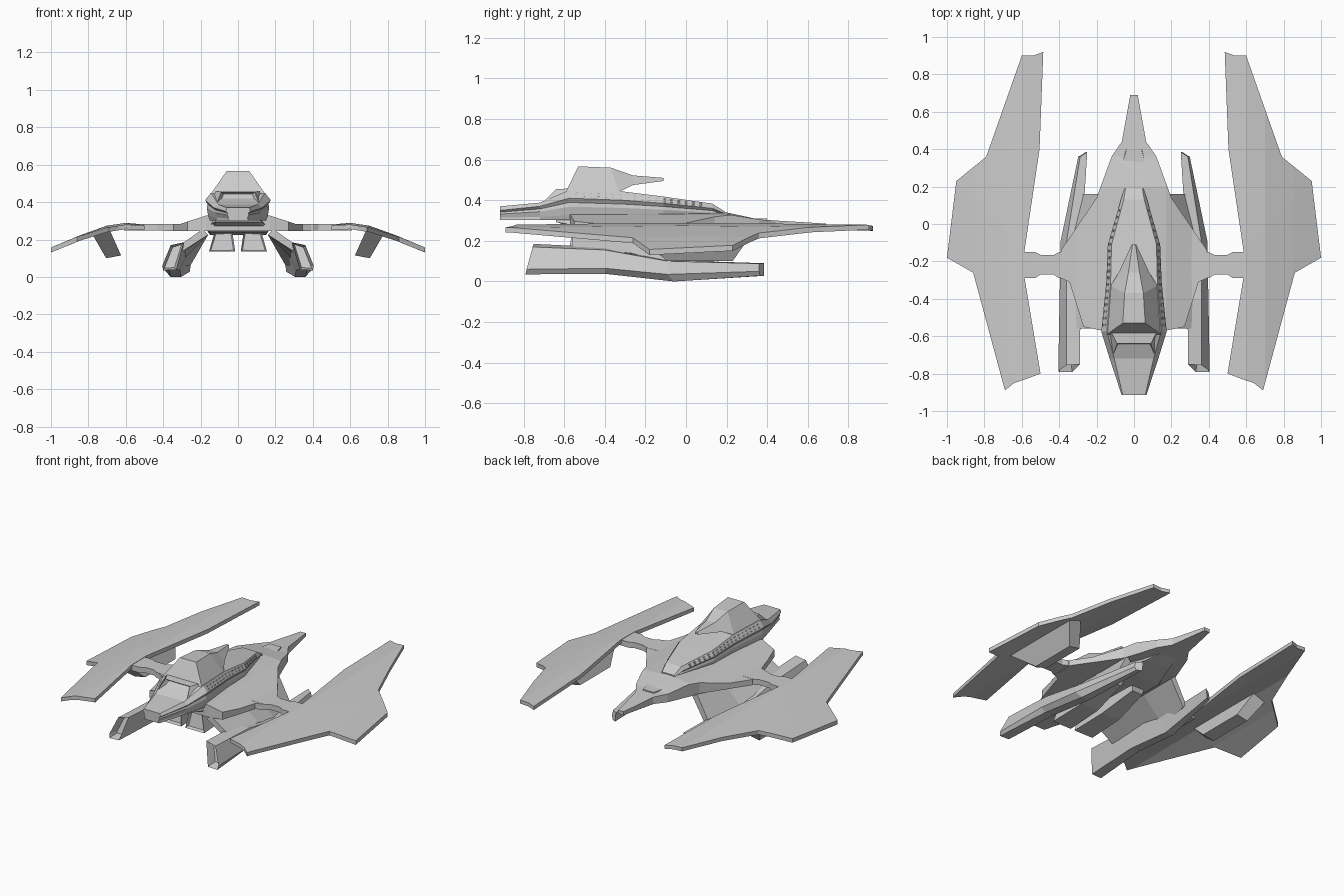
import bpy, bmesh
from mathutils import Vector, Matrix

if "Cube" in bpy.data.objects:
    bpy.data.objects.remove(bpy.data.objects["Cube"], do_unlink=True)

grey = bpy.data.materials.new("hull grey")
grey.use_nodes = True
grey.diffuse_color = (0.6, 0.6, 0.6, 1)
grey.node_tree.nodes["Principled BSDF"].inputs["Base Color"].default_value = (0.6, 0.6, 0.6, 1)


def finish(name, bm, mirror=False):
    """Turn a bmesh into an object, mirrored across x if asked."""
    bmesh.ops.recalc_face_normals(bm, faces=bm.faces[:])
    mesh = bpy.data.meshes.new(name)
    bm.to_mesh(mesh)
    bm.free()
    mesh.materials.append(grey)
    obj = bpy.data.objects.new(name, mesh)
    bpy.context.collection.objects.link(obj)
    if mirror:
        obj.modifiers.new("mirror", "MIRROR").use_mirror_merge = False
    return obj


def loft(name, rings, mirror=False, inset=0, depth=0):
    """Skin a row of matching rings; the first cap may be recessed along y."""
    bm = bmesh.new()
    rows = [[bm.verts.new(p) for p in ring] for ring in rings]
    n = len(rows[0])
    for a, b in zip(rows, rows[1:]):
        for i in range(n):
            j = (i + 1) % n
            bm.faces.new((a[i], a[j], b[j], b[i]))
    cap = bm.faces.new(rows[0])
    bm.faces.new(rows[-1][::-1])
    bmesh.ops.recalc_face_normals(bm, faces=bm.faces[:])
    if inset:
        bmesh.ops.inset_region(bm, faces=[cap], thickness=inset)
        bmesh.ops.translate(bm, verts=cap.verts[:], vec=(0, depth, 0))
    return finish(name, bm, mirror)


def both(half):
    """Close a half ring with its mirror image."""
    return half + [(-x, y, z) for x, y, z in reversed(half)]


def ramp(t, points):
    """Piecewise linear interpolation."""
    if t <= points[0][0]:
        return points[0][1]
    for (a, u), (b, v) in zip(points, points[1:]):
        if t <= b:
            return u + (v - u) * (t - a) / (b - a)
    return points[-1][1]


def slab(name, outline, top, bottom, x_cuts=(), y_cuts=(), mirror=False):
    """Plan outline, creased at the cuts and bent to the top and bottom heights."""
    bm = bmesh.new()
    bm.faces.new([bm.verts.new((x, y, 0)) for x, y in outline])
    bmesh.ops.triangulate(bm, faces=bm.faces[:])
    planes = [((c, 0, 0), (1, 0, 0)) for c in x_cuts] + [((0, c, 0), (0, 1, 0)) for c in y_cuts]
    for co, no in planes:
        geom = bm.verts[:] + bm.edges[:] + bm.faces[:]
        bmesh.ops.bisect_plane(bm, geom=geom, plane_co=co, plane_no=no)
    upper = bm.verts[:]
    made = bmesh.ops.extrude_face_region(bm, geom=bm.faces[:], use_keep_orig=True)["geom"]
    lower = [g for g in made if isinstance(g, bmesh.types.BMVert)]
    for v in upper:
        v.co.z = top(v.co.x, v.co.y)
    for v in lower:
        v.co.z = bottom(v.co.x, v.co.y)
    return finish(name, bm, mirror)


# Outer wings, drooping towards the tips
droop = [(0.49, 0.285), (0.6, 0.29), (0.7, 0.275), (0.85, 0.222), (1.0, 0.16)]
slab("wing",
     [(0.485, 0.92), (0.54, 0.9), (0.6, 0.9), (0.79, 0.36), (0.95, 0.23), (1.0, -0.18),
      (0.86, -0.26), (0.69, -0.89), (0.64, -0.85), (0.58, -0.83), (0.5, -0.8),
      (0.585, -0.29), (0.585, -0.14), (0.505, 0.4)],
     lambda x, y: ramp(x, droop) - 0.012 * abs(y),
     lambda x, y: ramp(x, droop) - 0.028 - 0.008 * abs(y),
     x_cuts=(0.6, 0.7, 0.85), mirror=True)

# Fins under the wings, leaning inward
loft("wing_fin",
     [[(0.69, -0.26, 0.26), (0.78, -0.26, 0.23), (0.78, 0.32, 0.23), (0.69, 0.32, 0.26)],
      [(0.625, -0.09, 0.115), (0.705, -0.09, 0.1), (0.705, 0.23, 0.1), (0.625, 0.23, 0.115)]],
     mirror=True)

# Wing arms with a narrow waist
slab("wing_arm",
     [(0.3, -0.15), (0.4, -0.15), (0.43, -0.165), (0.5, -0.165), (0.53, -0.15), (0.61, -0.15),
      (0.61, -0.29), (0.53, -0.29), (0.5, -0.27), (0.43, -0.27), (0.4, -0.29), (0.3, -0.29)],
     lambda x, y: 0.284, lambda x, y: 0.247, mirror=True)

# Delta hull plate with a tail spike
side = [(0.02, 0.69), (0.065, 0.44), (0.12, 0.36), (0.2, 0.14), (0.39, -0.14), (0.39, -0.29),
        (0.345, -0.31), (0.27, -0.55), (0.17, -0.57)]
slab("hull_plate", side + [(-x, y) for x, y in reversed(side)],
     lambda x, y: min(ramp(abs(x), [(0, 0.34), (0.17, 0.328), (0.31, 0.283)]),
                      ramp(y, [(0.2, 0.34), (0.36, 0.305), (0.69, 0.285)])),
     lambda x, y: ramp(y, [(0.2, 0.245), (0.69, 0.262)]),
     x_cuts=(-0.31, -0.17, 0, 0.17, 0.31), y_cuts=(-0.29, 0.2, 0.36))

# Belly keel
loft("belly", [both([(w, y, 0.31), (w * 1.15, y, (z + 0.29) / 2), (w, y, z)]) for y, w, z in
               [(-0.64, 0.11, 0.295), (-0.45, 0.15, 0.235), (0.05, 0.15, 0.225),
                (0.22, 0.09, 0.235), (0.4, 0.04, 0.26)]])

# Upper fuselage with stepped sides: y, top width, top height, widest, its height
stations = [(-0.915, 0.06, 0.37, 0.066, 0.35), (-0.72, 0.105, 0.388, 0.13, 0.37),
            (-0.575, 0.145, 0.45, 0.175, 0.41), (-0.31, 0.125, 0.443, 0.148, 0.4),
            (-0.11, 0.12, 0.418, 0.14, 0.385), (0.13, 0.055, 0.383, 0.07, 0.36),
            (0.19, 0.045, 0.345, 0.05, 0.335)]
rings = []
for y, wt, zt, wm, zm in stations:
    step = (zm - 0.305) / 5
    steps = [(wm - (0.012 if k % 2 else 0.004 * k), y, zm - k * step) for k in range(5)]
    rings.append(both([(wt, y, zt)] + steps + [(wm * 0.85, y, 0.303)]))
loft("fuselage", rings)

# Brow block with a recessed viewing slot
loft("brow",
     [both([(0.09, -0.64, 0.455), (0.115, -0.71, 0.385)]),
      both([(0.13, -0.56, 0.458), (0.147, -0.56, 0.40)])],
     inset=0.022, depth=0.03)

# Command tower tapering to a rear spike
loft("tower",
     [both([(0.06, -0.53, 0.567), (0.145, -0.59, 0.445)]),
      both([(0.05, -0.37, 0.56), (0.125, -0.33, 0.44)]),
      both([(0.03, -0.26, 0.522), (0.082, -0.26, 0.475)]),
      both([(0.008, -0.11, 0.51), (0.012, -0.11, 0.495)])])

# Underslung pods with open front ends
loft("pod",
     [[(0.29, -0.75, 0.185), (0.36, -0.755, 0.17), (0.405, -0.785, 0.06), (0.4, -0.79, 0.035),
       (0.33, -0.79, 0.038)],
      [(0.285, -0.4, 0.168), (0.36, -0.4, 0.155), (0.398, -0.4, 0.065), (0.37, -0.4, 0.038),
       (0.31, -0.4, 0.038)],
      [(0.28, -0.09, 0.105), (0.36, -0.09, 0.1), (0.392, -0.09, 0.035), (0.36, -0.06, 0),
       (0.305, -0.06, 0)],
      [(0.25, 0.385, 0.09), (0.288, 0.36, 0.088), (0.298, 0.36, 0.05), (0.288, 0.365, 0.028),
       (0.258, 0.385, 0.028)]],
     mirror=True, inset=0.016, depth=0.06)

# Sloping pylons between hull and pods
loft("pylon", [[(0.19, y, 0.255), (x, y, z), (x - 0.025, y, z - 0.025), (0.16, y, 0.225)]
               for y, x, z in [(-0.56, 0.325, 0.16), (-0.27, 0.34, 0.14),
                               (-0.1, 0.345, 0.09), (0.16, 0.28, 0.085)]], mirror=True)

# Twin engine boxes below the belly
loft("engine_box",
     [[(0.03, y, 0.24), (0.125, y, 0.24), (0.155 - t, y - 0.02, z), (0.015 + t, y - 0.02, z)]
      for y, z, t in [(-0.56, 0.135, 0), (-0.3, 0.145, 0.005), (-0.05, 0.2, 0.03)]],
     mirror=True, inset=0.012, depth=0.02)

# Rows of tiny windows along the fuselage sides
bm = bmesh.new()
for i in range(18):
    y = -0.54 + i * 0.036
    wt, zt, wm, zm = (ramp(y, [(s[0], s[k]) for s in stations]) for k in (1, 2, 3, 4))
    for f in (0.35, 0.75):
        spot = Vector((wt + (wm - wt) * f, y, zt + (zm - zt) * f))
        size = Matrix.Diagonal((0.006, 0.012, 0.006, 1))
        bmesh.ops.create_cube(bm, size=1, matrix=Matrix.Translation(spot) @ size)
finish("side_windows", bm, mirror=True)
